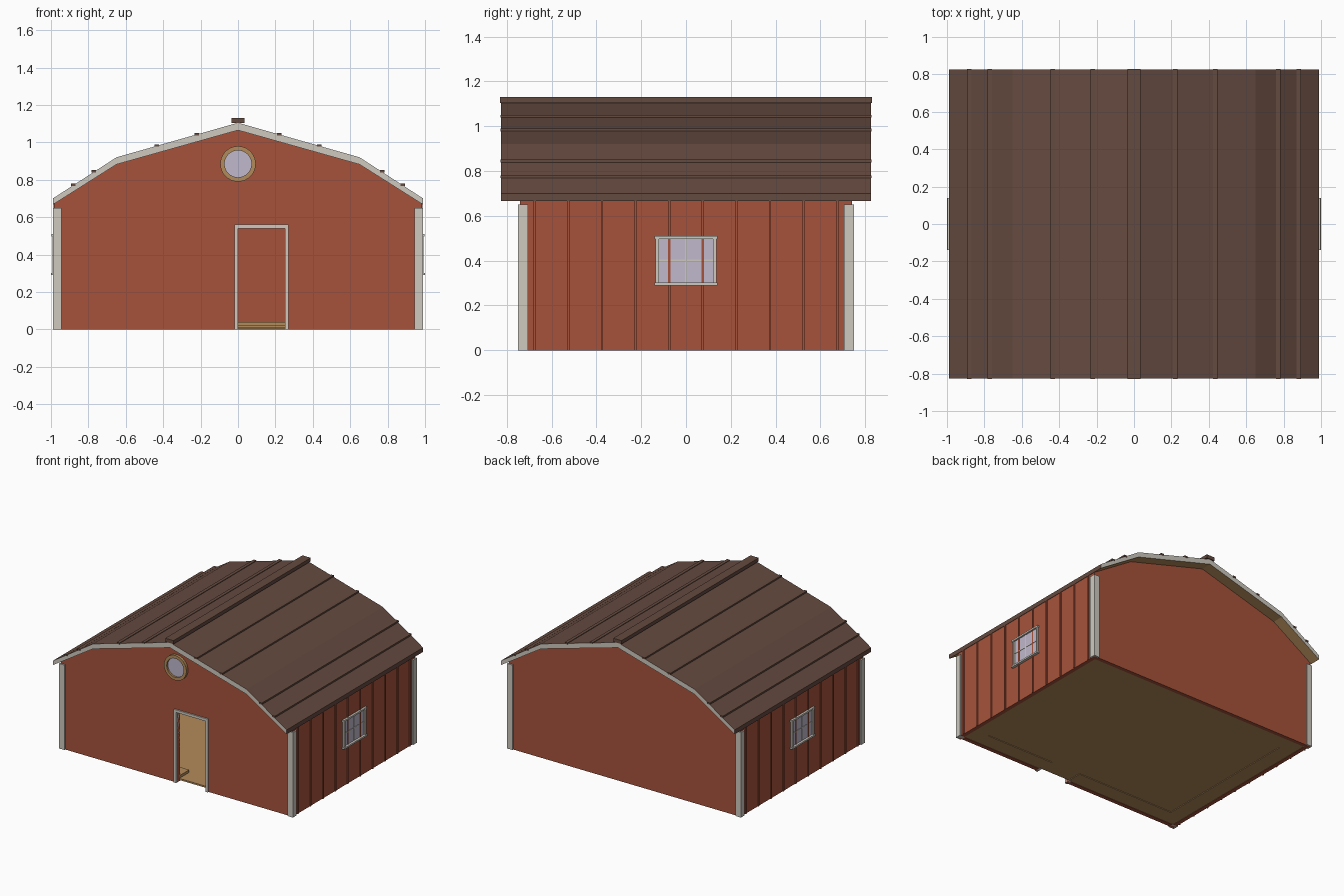
import bpy, bmesh, math
from mathutils import Vector

if "Cube" in bpy.data.objects:
    bpy.data.objects.remove(bpy.data.objects["Cube"])


def material(name, r, g, b):
    m = bpy.data.materials.new(name)
    m.diffuse_color = (r, g, b, 1)
    m.use_nodes = True
    m.node_tree.nodes["Principled BSDF"].inputs["Base Color"].default_value = m.diffuse_color
    return m


RED = material("barn red", 0.385, 0.086, 0.044)
WHITE = material("off white trim", 0.62, 0.59, 0.53)
BROWN = material("roof brown", 0.130, 0.069, 0.051)
WOOD = material("plain wood", 0.45, 0.26, 0.105)
GLASS = material("pale glass", 0.53, 0.48, 0.61)


def finish(name, bm, *mats):
    bmesh.ops.recalc_face_normals(bm, faces=bm.faces)
    me = bpy.data.meshes.new(name)
    bm.to_mesh(me)
    bm.free()
    ob = bpy.data.objects.new(name, me)
    for m in mats:
        me.materials.append(m)
    bpy.context.collection.objects.link(ob)
    return ob


def box(name, mat, x, y, z):
    """Box from (low, high) ranges."""
    bm = bmesh.new()
    bmesh.ops.create_cube(bm, size=1)
    for v in bm.verts:
        v.co = [(r[0] + r[1]) / 2 + c * (r[1] - r[0]) for c, r in zip(v.co, (x, y, z))]
    return finish(name, bm, mat)


def prism(name, pts, y0, y1, *mats):
    """Front (x, z) outline pushed along y."""
    bm = bmesh.new()
    face = bm.faces.new([bm.verts.new((x, y0, z)) for x, z in pts])
    ext = bmesh.ops.extrude_face_region(bm, geom=[face])
    for v in ext["geom"]:
        if isinstance(v, bmesh.types.BMVert):
            v.co.y = y1
    return finish(name, bm, *mats)


def span(s, a, b):
    """Range mirrored to side s."""
    return (a, b) if s > 0 else (-b, -a)


# Gable walls, the front one notched for the doorway
gable = [(0.98, 0), (0.98, 0.68), (0.65, 0.885), (0, 1.068),
         (-0.65, 0.885), (-0.98, 0.68), (-0.98, 0)]
door = [(0, 0), (0, 0.54), (0.25, 0.54), (0.25, 0)]
prism("back_wall", gable, 0.71, 0.74, RED)
prism("front_wall", gable + door, -0.74, -0.71, RED)

# Door casing
prism("door_casing", [(-0.02, 0), (-0.02, 0.56), (0.27, 0.56), (0.27, 0)] + door[::-1],
      -0.75, -0.70, WHITE)

# Roof shell: brown on top and eaves, white end faces, wood underside
top = [(-0.99, 0.70), (-0.65, 0.92), (0, 1.105), (0.65, 0.92), (0.99, 0.70)]
under = [(0.99, 0.667), (0.65, 0.882), (0, 1.065), (-0.65, 0.882), (-0.99, 0.667)]
roof = prism("roof", top + under, -0.825, 0.825, BROWN, WHITE, WOOD)
for p in roof.data.polygons:
    if abs(p.normal.y) > 0.9:
        p.material_index = 1
    elif p.normal.z < -0.1:
        p.material_index = 2

# Ridge cap and roof seams
box("ridge_cap", BROWN, (-0.035, 0.035), (-0.83, 0.83), (1.103, 1.13))
for s in (-1, 1):
    for x, z in ((0.22, 1.05), (0.435, 0.989), (0.77, 0.851), (0.88, 0.78)):
        box("roof_seam", BROWN, span(s, x - 0.012, x + 0.012), (-0.828, 0.828), (z - 0.012, z))

for s in (-1, 1):
    # Side wall with thin battens
    box("side_wall", RED, span(s, 0.95, 0.98), (-0.71, 0.71), (0, 0.68))
    for i in range(10):
        y = -0.675 + 0.15 * i
        box("batten", RED, span(s, 0.975, 0.987), (y - 0.005, y + 0.005), (0, 0.672))

    # Corner boards
    for t in (-1, 1):
        box("corner_board", WHITE, span(s, 0.945, 0.99), span(t, 0.705, 0.75), (0, 0.65))

    # Side window
    box("window_pane", GLASS, span(s, 0.946, 0.983), (-0.125, 0.125), (0.295, 0.505))
    for t in (-1, 1):
        box("window_side", WHITE, span(s, 0.97, 0.993), span(t, 0.12, 0.135), (0.295, 0.505))
    box("window_sill", WHITE, span(s, 0.97, 1.0), (-0.14, 0.14), (0.29, 0.302))
    box("window_head", WHITE, span(s, 0.97, 0.996), (-0.14, 0.14), (0.497, 0.51))
    box("window_upright", WHITE, span(s, 0.975, 0.986), (-0.004, 0.004), (0.3, 0.5))
    box("window_crossbar", WHITE, span(s, 0.975, 0.986), (-0.12, 0.12), (0.396, 0.404))

# Round gable window: ring spun from a rectangle, plus a pane
centre = Vector((0, 0, 0.885))
bm = bmesh.new()
ring = bm.faces.new([bm.verts.new(centre + Vector((r, y, 0))) for r, y in
                     ((0.072, -0.735), (0.095, -0.735), (0.095, -0.76), (0.072, -0.76))])
bmesh.ops.spin(bm, geom=list(ring.edges), cent=centre, axis=(0, 1, 0),
               angle=math.tau, steps=32)
bmesh.ops.delete(bm, geom=[ring], context="FACES_ONLY")
bmesh.ops.remove_doubles(bm, verts=bm.verts, dist=0.0005)
finish("round_window_frame", bm, WOOD)
disc = [(0.074 * math.cos(math.tau * i / 32), 0.885 + 0.074 * math.sin(math.tau * i / 32))
        for i in range(32)]
prism("round_window_pane", disc, -0.746, -0.706, GLASS)

# Floor with a raised border that stops at the doorway
box("floor", WOOD, (-0.95, 0.95), (-0.71, 0.71), (0.008, 0.02))
for x, y in (((-0.95, 0.95), (0.59, 0.71)), ((-0.95, -0.83), (-0.59, 0.59)),
             ((0.83, 0.95), (-0.59, 0.59)), ((-0.95, 0), (-0.71, -0.59)),
             ((0.25, 0.95), (-0.71, -0.59))):
    box("floor_border", WOOD, x, y, (0.003, 0.04))
